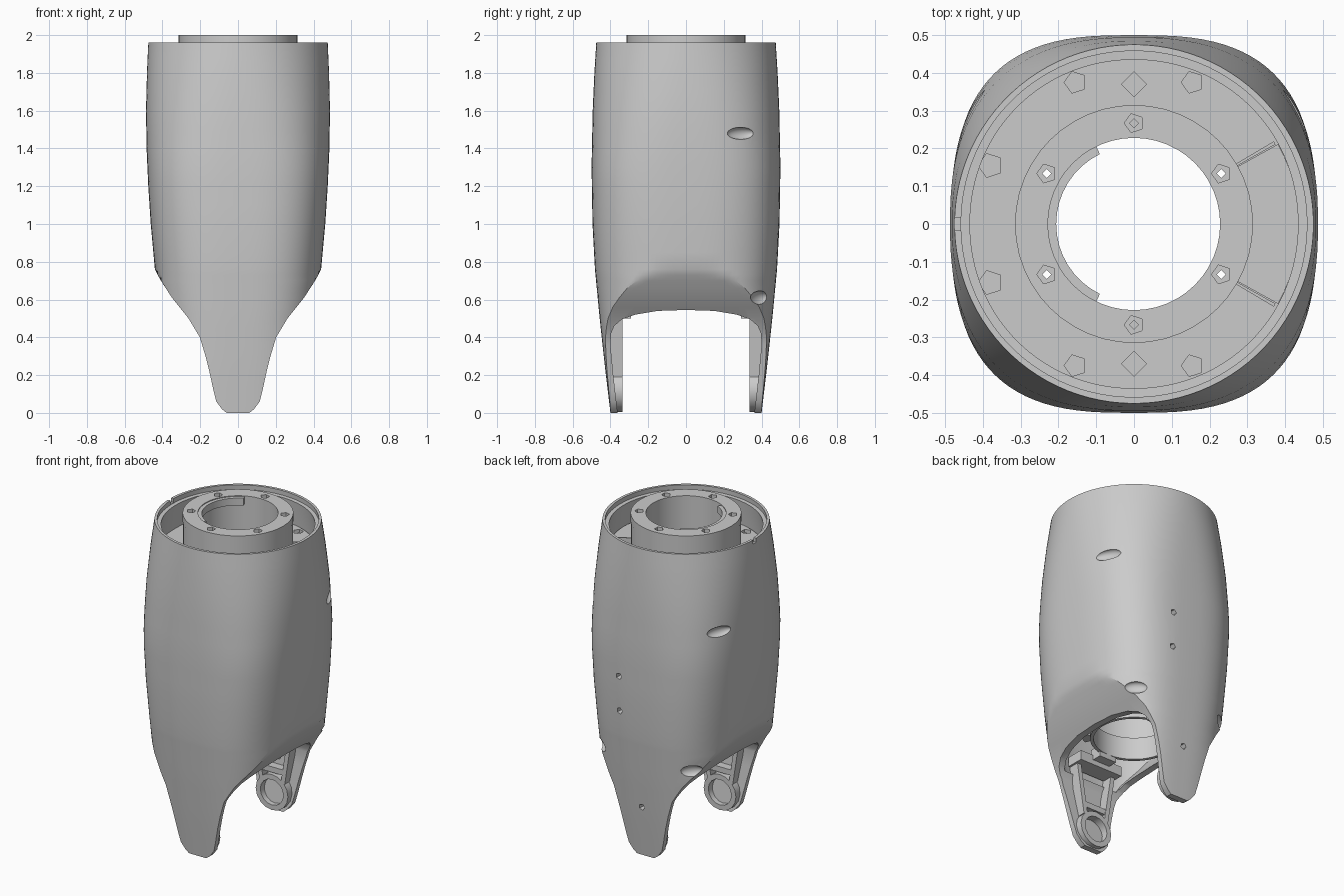
import bpy, bmesh
from math import cos, sin, pi, radians, acos, copysign
from mathutils import Vector, Matrix

cube = bpy.data.objects.get("Cube")
if cube:
    bpy.data.objects.remove(cube)

grey = bpy.data.materials.new("light grey plastic")
grey.use_nodes = True
COLOR = (0.6, 0.6, 0.6, 1)
grey.diffuse_color = COLOR
grey.node_tree.nodes["Principled BSDF"].inputs["Base Color"].default_value = COLOR
parts = []


def loft(name, rings, cyclic=False, part=True, matrix=None):
    """Skin closed rings of points, capping the ends unless cyclic."""
    bm = bmesh.new()
    rows = [[bm.verts.new(p) for p in ring] for ring in rings]
    pairs = list(zip(rows, rows[1:]))
    if cyclic:
        pairs.append((rows[-1], rows[0]))
    else:
        bm.faces.new(rows[0])
        bm.faces.new(rows[-1])
    for lo, hi in pairs:
        n = len(lo)
        for i in range(n):
            j = (i + 1) % n
            bm.faces.new((lo[i], lo[j], hi[j], hi[i]))
    if matrix:
        bm.transform(matrix)
    bmesh.ops.recalc_face_normals(bm, faces=bm.faces)
    mesh = bpy.data.meshes.new(name)
    bm.to_mesh(mesh)
    bm.free()
    mesh.materials.append(grey)
    ob = bpy.data.objects.new(name, mesh)
    bpy.context.collection.objects.link(ob)
    if part:
        parts.append(ob)
    return ob


def ring(name, r0, r1, z0, z1, start=0, end=360, seg=48, matrix=None):
    """Flat-walled ring, or a sector of one."""
    full = end - start == 360
    rings = []
    for i in range(seg if full else seg + 1):
        t = radians(start + (end - start) * i / seg)
        rings.append([(r * cos(t), r * sin(t), z)
                      for r, z in ((r0, z0), (r1, z0), (r1, z1), (r0, z1))])
    return loft(name, rings, full, matrix=matrix)


def bar(name, p0, p1, wx, wy, part=True):
    """Square bar whose ends are level rectangles."""
    return loft(name, [[(x + sx * wx, y + sy * wy, z)
                        for sx, sy in ((-1, -1), (1, -1), (1, 1), (-1, 1))]
                       for x, y, z in (p0, p1)], part=part)


def pin(sides, r, p0, p1):
    """Cutter rod from p0 to p1."""
    p0, p1 = Vector(p0), Vector(p1)
    q = (p1 - p0).to_track_quat('Z', 'Y')
    rim = [q @ Vector((r * cos(2 * pi * i / sides), r * sin(2 * pi * i / sides), 0))
           for i in range(sides)]
    return loft("cutter", [[p + v for v in rim] for p in (p0, p1)], part=False)


def cut(ob, cutter):
    cutter.hide_render = True
    mod = ob.modifiers.new("cut", 'BOOLEAN')
    mod.operation, mod.solver, mod.object = 'DIFFERENCE', 'EXACT', cutter
    deps = bpy.context.evaluated_depsgraph_get()
    mesh = bpy.data.meshes.new_from_object(ob.evaluated_get(deps))
    ob.modifiers.clear()
    ob.data = mesh
    bpy.data.objects.remove(cutter)


# Body outline: half width, half depth and the tapering side trim by height
WIDTH = [(0, .4), (.5, .42), (.76, .44), (1, .462), (1.2, .475), (1.4, .484),
         (1.6, .487), (1.8, .482), (1.96, .475)]
DEPTH = [(0, .4), (.25, .43), (.5, .457), (.76, .482), (1, .495), (1.3, .5),
         (1.6, .494), (1.8, .485), (1.96, .475)]
TRIM = [(0, .06), (.02, .085), (.06, .115), (.12, .13), (.22, .152), (.3, .172),
        (.4, .202), (.5, .262), (.61, .35), (.7, .408), (.76, .442), (.9, .6)]
HEIGHTS = [0, .02, .06, .12, .22, .3, .36, .4, .45, .5, .56, .61, .66, .7, .73, .76,
           .85, 1, 1.1, 1.2, 1.3, 1.4, 1.5, 1.6, 1.7, 1.8, 1.88, 1.96]


def at(table, z):
    if z <= table[0][0]:
        return table[0][1]
    for (z0, v0), (z1, v1) in zip(table, table[1:]):
        if z <= z1:
            return v0 + (v1 - v0) * (z - z0) / (z1 - z0)
    return table[-1][1]


def power(z):
    return 2 + 0.9 * min(1, max(0, (1.96 - z) / 0.7))


def section(z, wall=0):
    """Rounded square with its sides trimmed flat."""
    w, d, n = at(WIDTH, z) - wall, at(DEPTH, z) - wall, power(z)
    a = at(TRIM, z) - wall
    tc = max(radians(25), acos(min(1, a / w) ** (n / 2)))
    arcs = [(-tc, tc, 18), (tc, pi - tc, 36), (pi - tc, pi + tc, 18), (pi + tc, 2 * pi - tc, 36)]
    pts = []
    for t0, t1, seg in arcs:
        for i in range(seg):
            t = t0 + (t1 - t0) * i / seg
            x = copysign(min(a, w * abs(cos(t)) ** (2 / n)), cos(t))
            y = copysign(d * abs(sin(t)) ** (2 / n), sin(t))
            pts.append((x, y, z))
    return pts


# Outer shell, hollowed, with a stepped rim and an arch between the two legs
WALL, LEDGE = 0.042, 1.93
shell = loft("outer_shell", [section(z) for z in HEIGHTS])
hollow = [section(z, WALL) for z in HEIGHTS if 0.42 < z < LEDGE] + [section(LEDGE, WALL)]
hollow += [section(LEDGE + 0.001, 0.018), section(2.0, 0.018)]
cut(shell, loft("cutter", hollow, part=False))
ARCH = [(.36, -.1), (.362, 0), (.385, .2), (.4, .36), (.397, .42), (.38, .46),
        (.34, .495), (.27, .52), (.15, .54), (0, .545)]
arch = ARCH + [(-y, z) for y, z in ARCH[-2::-1]]
cut(shell, loft("cutter", [[(x, y, z) for y, z in arch] for x in (-1, 1)], part=False))

# Oval scoops on both sides
for side in (-1, 1):
    for y, z, half_y, half_z, turn in ((.29, 1.48, .08, .032, 27), (.39, .61, .068, .036, 48)):
        x = at(WIDTH, z) * (1 - (y / at(DEPTH, z)) ** power(z)) ** (1 / power(z))
        rows = [[(0.028 * sin(u) * cos(t), half_y * sin(u) * sin(t), half_z * cos(u))
                 for t in [pi * k / 10 for k in range(20)]]
                for u in [pi * (k + 0.5) / 12 for k in range(12)]]
        place = Matrix.Translation((side * x, y, z)) @ Matrix.Rotation(side * radians(turn), 4, 'Z')
        cut(shell, loft("cutter", rows, part=False, matrix=place))

# Screw holes in the back and a key notch in the rim
for x, z in ((.12, 1.13), (.12, .91), (0, .32)):
    cut(shell, pin(5, .02, (x, .36, z), (x, .6, z)))
cut(shell, bar("cutter", (-.47, 0, 1.935), (-.47, 0, 2), .04, .016, part=False))

# Central tube, its top flange and the stepped lip in the bore
ring("central_tube", .288, .314, .66, 1.97)
flange = ring("top_flange", .228, .315, 1.95, 2.0)
ring("flange_lip", .206, .235, 1.95, 1.995, 116, 244, 16)
ring("bore_wall", .228, .24, 1.75, 1.96)
for k in range(6):
    t = radians(30 + 60 * k)
    x, y = .267 * cos(t), .267 * sin(t)
    cut(flange, pin(5, .026, (x, y, 1.975), (x, y, 2.1)))
    cut(flange, pin(4, .012, (x, y, 1.9), (x, y, 1.99)))

# Floor of the channel around the tube, with screw recesses and dividers
floor = ring("channel_floor", .305, .445, 1.74, 1.78)
for sx, sy in ((-1, -1), (-1, 1), (1, -1), (1, 1)):
    x, y = sx * .155, sy * .375
    cut(floor, pin(5, .03, (x, y, 1.76), (x, y, 1.9)))
for sy in (-1, 1):
    for x, y, sides in ((0, .37, 4), (-.38, .155, 5)):
        cut(floor, pin(sides, .033, (x, sy * y, 1.755), (x, sy * y, 1.9)))
    ring("channel_divider", .312, .43, 1.77, 1.83, sy * 30 - .6, sy * 30 + .6, 1)
ring("channel_step", .312, .436, 1.77, 1.795, -29, 29, 12)

# Lower ring with lugs, seen through the arch
ring("lower_ring", .23, .25, .56, .7)
for k in range(6):
    ring("lower_lug", .245, .312, .62, .7, 60 * k - 7, 60 * k + 7, 3)

# Pivot ring, rails and cross brace on the inside of each leg
for side, label in ((-1, "front"), (1, "back")):
    lie = Matrix.Translation((0, side * .365, .118)) @ Matrix.Rotation(pi / 2, 4, 'X')
    ring(label + "_pivot_ring", .08, .112, -.03, .03, seg=16, matrix=lie)
    for sx in (-1, 1):
        bar(label + "_rail", (sx * .075, side * .37, .19), (sx * .13, side * .37, .54), .014, .034)
    bar(label + "_brace", (0, side * .37, .24), (0, side * .37, .275), .09, .03)
    bar(label + "_bracket", (0, side * .345, .5), (0, side * .345, .56), .15, .055)
    bar(label + "_bracket_tab", (0, side * .27, .53), (0, side * .27, .6), .06, .04)

# Smooth curved walls, keep hard edges
bpy.ops.object.select_all(action='DESELECT')
for ob in parts:
    ob.select_set(True)
bpy.context.view_layer.objects.active = shell
bpy.ops.object.shade_smooth_by_angle(angle=radians(32))
